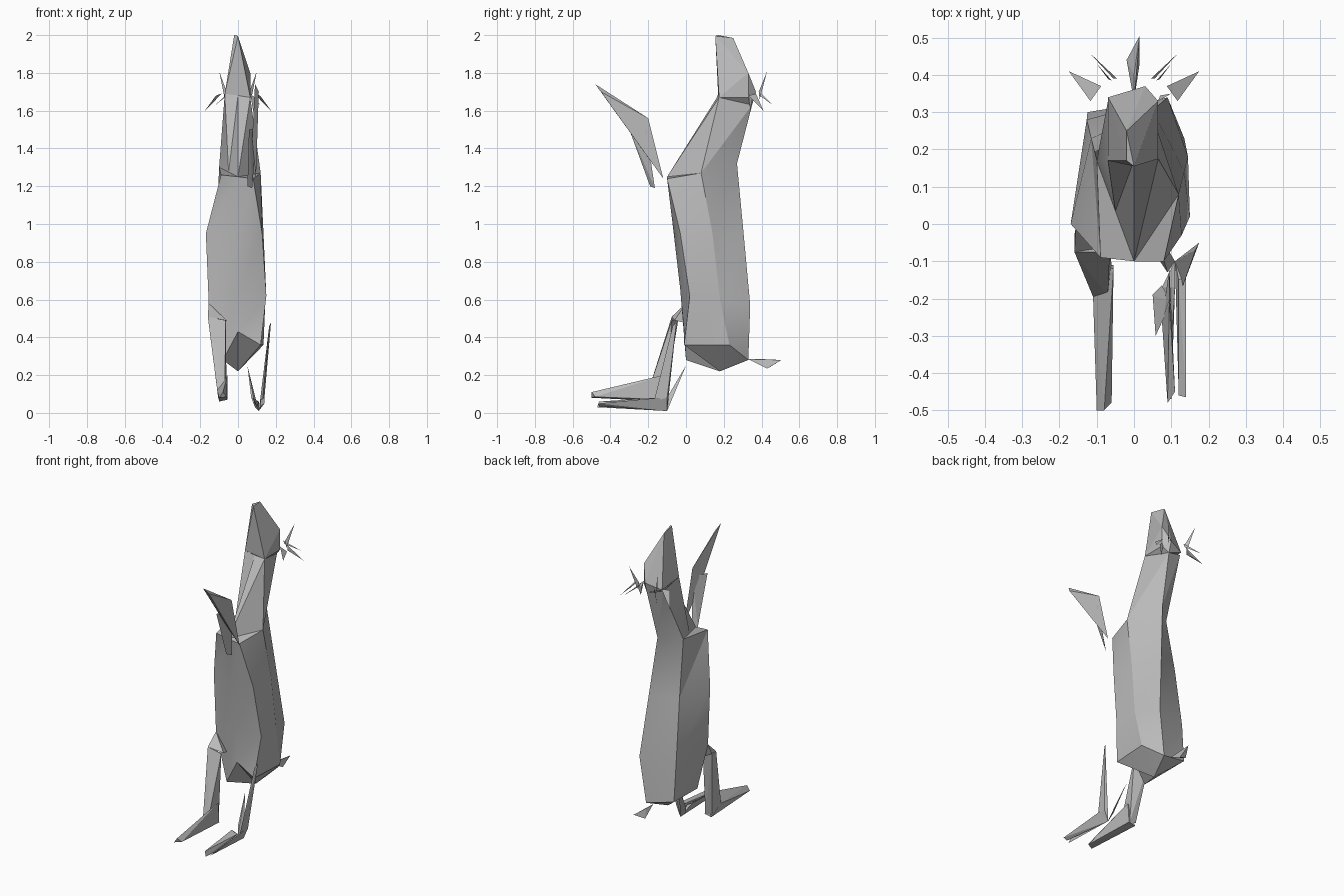
import bpy, bmesh, math
from mathutils import Vector

grey = bpy.data.materials.new("warm_grey")
grey.diffuse_color = (0.5, 0.5, 0.5, 1)


def finish(name, bm, smooth=False):
    bmesh.ops.remove_doubles(bm, verts=bm.verts, dist=0.0005)
    bmesh.ops.recalc_face_normals(bm, faces=bm.faces)
    me = bpy.data.meshes.new(name)
    bm.to_mesh(me)
    bm.free()
    me.materials.append(grey)
    ob = bpy.data.objects.new(name, me)
    bpy.context.collection.objects.link(ob)
    if smooth:
        bpy.ops.object.select_all(action='DESELECT')
        bpy.context.view_layer.objects.active = ob
        ob.select_set(True)
        bpy.ops.object.shade_smooth_by_angle(angle=math.radians(22))
    return ob


def hull(name, pts):
    """Faceted solid around a few corner points."""
    bm = bmesh.new()
    vs = [bm.verts.new(p) for p in pts]
    bmesh.ops.convex_hull(bm, input=vs)
    loose = [v for v in bm.verts if not v.link_faces]
    bmesh.ops.delete(bm, geom=loose, context='VERTS')
    return finish(name, bm)


def loft(name, rings, tip):
    """Skin over successive rings, closed at the bottom by a tip point."""
    bm = bmesh.new()
    rows = [[bm.verts.new(p) for p in r] for r in rings]
    n = len(rows[0])
    for a, b in zip(rows, rows[1:]):
        for i in range(n):
            j = (i + 1) % n
            bm.faces.new((a[i], a[j], b[j]))
            bm.faces.new((a[i], b[j], b[i]))
    t = bm.verts.new(tip)
    for i in range(n):
        bm.faces.new((t, rows[0][(i + 1) % n], rows[0][i]))
    return finish(name, bm, True)


# Torso and neck: front, front right, side right, back, back left, front left
body = [
    # hips
    [(0, -.01, .43), (.12, -.01, .36), (.135, .23, .36), (.05, .33, .28),
     (-.125, .30, .32), (-.08, 0, .28)],
    # belly
    [(0, -.03, .65), (.15, .02, .62), (.145, .18, .60), (.09, .34, .57),
     (-.127, .28, .57), (-.155, 0, .58)],
    # chest
    [(0, -.065, .95), (.128, -.03, .95), (.135, .14, .95), (.05, .305, .95),
     (-.115, .23, .95), (-.17, 0, .95)],
    # shoulders
    [(0, -.10, 1.25), (.08, -.10, 1.24), (.12, .08, 1.27), (.012, .27, 1.32),
     (-.10, .17, 1.30), (-.09, -.09, 1.26)],
]
collar = [(0, -.10, 1.25), (.06, -.01, 1.26), (.12, .08, 1.27), (.012, .27, 1.32),
          (-.10, .17, 1.30), (-.05, .035, 1.275)]
nape = [(0, .17, 1.68), (.065, .175, 1.67), (.065, .175, 1.67), (.03, .35, 1.63),
        (-.07, .33, 1.66), (-.07, .17, 1.69)]
loft("torso_and_neck", body + [collar, nape], (0, .18, .22))

# Head with a narrow crest on top
hull("head", [(.065, .175, 1.67), (-.07, .17, 1.69), (.065, .33, 1.67), (-.07, .34, 1.67),
              (.03, .37, 1.70), (.03, .35, 1.63), (.065, .33, 1.80), (0, .155, 1.995),
              (-.02, .17, 2.0), (-.02, .25, 1.985)])
# Small barb beside the head
hull("barb", [(.065, .33, 1.69), (.07, .345, 1.66), (.10, .35, 1.66), (.08, .34, 1.60)])

# Whiskers: one broad and two thin slivers per side
for s, side in ((1, "right"), (-1, "left")):
    hull("broad_whisker_" + side, [(s * .175, .41, 1.60), (s * .117, .33, 1.68),
                                   (s * .088, .37, 1.69), (s * .125, .37, 1.65)])
    hull("lower_whisker_" + side, [(s * .12, .46, 1.63), (s * .045, .39, 1.70),
                                   (s * .055, .39, 1.68)])
    hull("upper_whisker_" + side, [(s * .10, .43, 1.81), (s * .06, .385, 1.70),
                                   (s * .07, .39, 1.66), (s * .068, .388, 1.68)])

# Tail
hull("tail", [(.015, .505, .28), (-.02, .44, .24), (0, .33, .285), (.015, .43, .235),
              (0, .40, .285)])

# Raised arm: broad blade and hanging forearm
hull("arm_blade", [(.09, -.48, 1.74), (.095, -.20, 1.56), (.095, -.12, 1.24),
                   (.11, -.45, 1.70), (.075, -.26, 1.45)])
hull("forearm", [(.058, -.30, 1.50), (.10, -.21, 1.50), (.075, -.165, 1.19),
                 (.05, -.19, 1.20), (.085, -.22, 1.44)])

# Left leg
hull("left_hip", [(-.155, 0, .58), (-.16, -.03, .51), (-.16, -.075, .51),
                  (-.06, -.06, .49), (-.08, .02, .47)])
hull("left_shin", [(-.16, -.075, .51), (-.065, -.075, .49), (-.155, -.04, .50),
                   (-.11, -.195, .12), (-.07, -.195, .13), (-.06, -.11, .07),
                   (-.105, -.11, .08)])
hull("left_foot", [(-.11, -.19, .12), (-.055, -.12, .20), (-.055, -.11, .07),
                   (-.10, -.11, .06), (-.10, -.50, .08), (-.08, -.50, .11),
                   (-.06, -.48, .085)])

# Right leg
hull("right_shin", [(.175, -.05, .48), (.165, -.07, .46), (.13, -.17, .06),
                    (.11, -.10, .01), (.14, -.10, .08)])
hull("right_ankle", [(.05, 0, .25), (.06, -.03, .20), (.07, -.10, .08), (.11, -.10, .01),
                     (.09, -.13, .03)])
hull("right_inner_toe", [(.075, -.17, .08), (.11, -.10, .01), (.10, -.47, .03),
                         (.09, -.46, .06), (.11, -.17, .06)])
hull("right_outer_toe", [(.14, -.14, .08), (.11, -.10, .01), (.14, -.465, .05),
                         (.12, -.46, .035), (.12, -.15, .07)])
